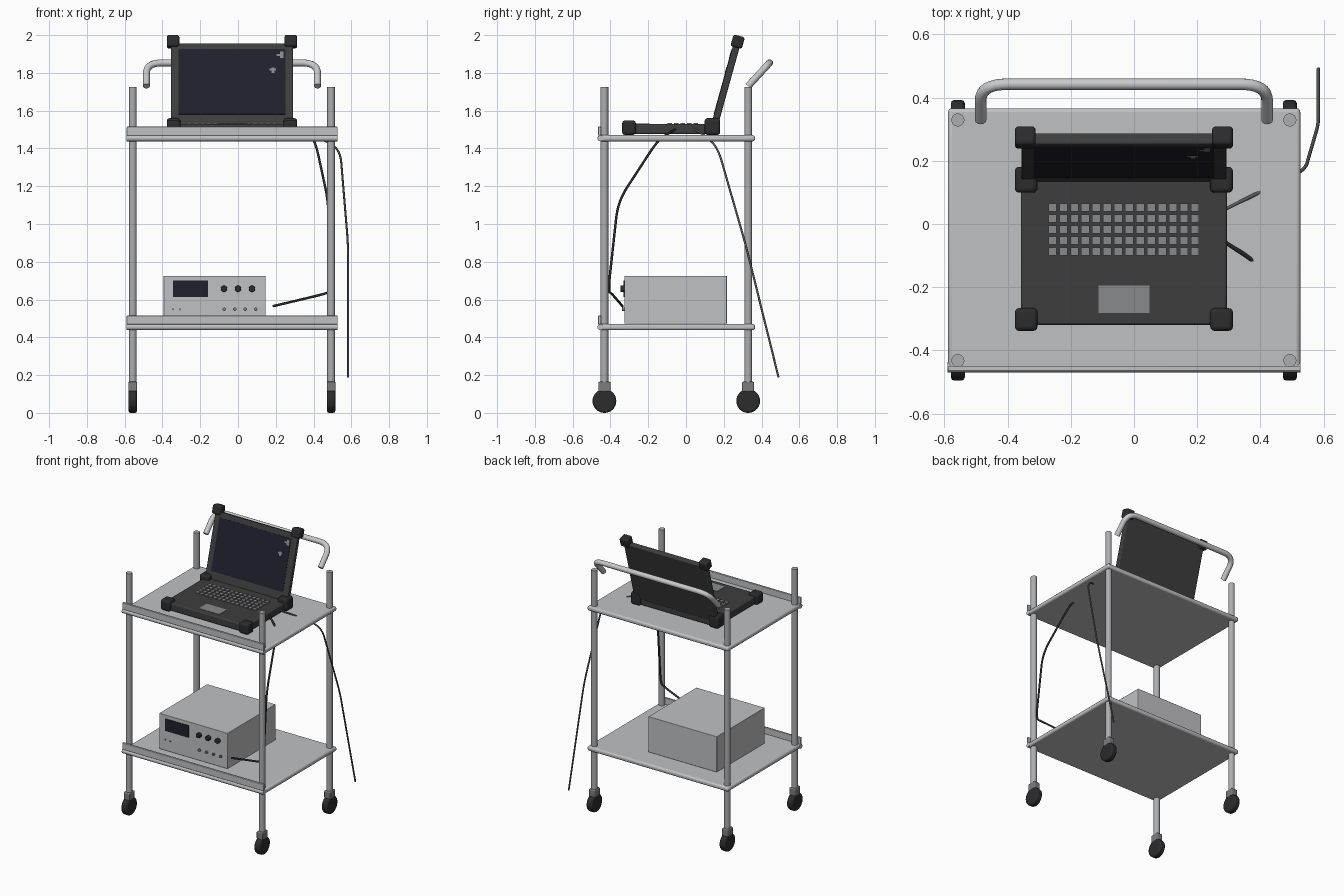
import bpy, bmesh, math
from mathutils import Matrix, Vector

if "Cube" in bpy.data.objects:
    bpy.data.objects.remove(bpy.data.objects["Cube"])


def material(name, r, g, b):
    m = bpy.data.materials.new(name)
    m.use_nodes = True
    m.diffuse_color = (r, g, b, 1)
    m.node_tree.nodes["Principled BSDF"].inputs["Base Color"].default_value = (r, g, b, 1)
    return m


STEEL = material("shelf steel", 0.53, 0.535, 0.55)
TUBE = material("tube steel", 0.42, 0.425, 0.435)
BRIGHT = material("polished steel", 0.58, 0.585, 0.6)
FORK = material("caster grey", 0.2, 0.2, 0.21)
RUBBER = material("black rubber", 0.025, 0.025, 0.027)
BODY = material("charcoal casing", 0.048, 0.048, 0.048)
GLASS = material("dark display", 0.014, 0.014, 0.026)
KEY = material("key grey", 0.25, 0.255, 0.265)
CABLE = material("grey cable", 0.11, 0.11, 0.115)
CX = -0.032  # centre line of the cart


def finish(name, bm, mat, bevel=0, segments=3, frame=None):
    """Turn a bmesh into a named, shaded object."""
    me = bpy.data.meshes.new(name)
    if frame:
        bm.transform(frame)
    bm.to_mesh(me)
    bm.free()
    me.materials.append(mat)
    ob = bpy.data.objects.new(name, me)
    bpy.context.collection.objects.link(ob)
    if bevel:
        mod = ob.modifiers.new("rounded edges", "BEVEL")
        mod.width, mod.segments = bevel, segments
    bpy.ops.object.select_all(action="DESELECT")
    ob.select_set(True)
    bpy.context.view_layer.objects.active = ob
    bpy.ops.object.shade_smooth_by_angle(angle=math.radians(35))
    return ob


def add_box(bm, lo, hi):
    lo, hi = Vector(lo), Vector(hi)
    size = Matrix.Diagonal((*(hi - lo), 1))
    bmesh.ops.create_cube(bm, size=1, matrix=Matrix.Translation((lo + hi) / 2) @ size)


def box(name, lo, hi, mat, bevel=0, frame=None):
    bm = bmesh.new()
    add_box(bm, lo, hi)
    return finish(name, bm, mat, bevel, frame=frame)


def cylinder(name, centre, radius, depth, axis, mat, bevel=0, sides=24):
    bm = bmesh.new()
    turn = Vector((0, 0, 1)).rotation_difference(Vector(axis)).to_matrix().to_4x4()
    bmesh.ops.create_cone(bm, cap_ends=True, segments=sides, radius1=radius, radius2=radius,
                          depth=depth, matrix=Matrix.Translation(centre) @ turn)
    return finish(name, bm, mat, bevel, 2)


def tube(name, points, radius, bend, mat):
    """Sweep a round tube along a path with rounded corners."""
    pts = [Vector(p) for p in points]
    path = [pts[0]]
    for a, b, c in zip(pts, pts[1:], pts[2:]):
        p = b + (a - b).normalized() * min(bend, (a - b).length * 0.45)
        q = b + (c - b).normalized() * min(bend, (c - b).length * 0.45)
        for i in range(9):
            t = i / 8
            path.append(p * (1 - t) ** 2 + b * 2 * t * (1 - t) + q * t * t)
    path.append(pts[-1])
    cu = bpy.data.curves.new(name, "CURVE")
    cu.dimensions = "3D"
    cu.bevel_depth, cu.bevel_resolution, cu.use_fill_caps = radius, 4, True
    sp = cu.splines.new("POLY")
    sp.points.add(len(path) - 1)
    for point, co in zip(sp.points, path):
        point.co = (*co, 1)
    cu.materials.append(mat)
    ob = bpy.data.objects.new(name, cu)
    bpy.context.collection.objects.link(ob)
    bpy.ops.object.select_all(action="DESELECT")
    ob.select_set(True)
    bpy.context.view_layer.objects.active = ob
    bpy.ops.object.convert(target="MESH")
    bpy.ops.object.shade_smooth_by_angle(angle=math.radians(50))


# Posts and casters
for side, x in (("right", CX - 0.525), ("left", CX + 0.525)):
    for end, y in (("front", -0.432), ("back", 0.329)):
        tag = f"{end}_{side}"
        cylinder(f"post_{tag}", (x, y, 0.94), 0.0205, 1.57, (0, 0, 1), TUBE)
        box(f"caster_fork_{tag}", (x - 0.023, y - 0.032, 0.112),
            (x + 0.023, y + 0.032, 0.165), FORK, 0.006)
        cylinder(f"caster_wheel_{tag}", (x, y, 0.063), 0.063, 0.044, (1, 0, 0), RUBBER, 0.01, 32)

# Shelves with a raised front lip and rail
for name, z in (("lower", 0.438), ("upper", 1.438)):
    box(f"{name}_shelf", (CX - 0.556, -0.462, z), (CX + 0.558, 0.366, z + 0.032), STEEL, 0.012)
    box(f"{name}_shelf_lip", (CX - 0.557, -0.465, z + 0.03),
        (CX + 0.559, -0.45, z + 0.077), STEEL, 0.003)
    cylinder(f"{name}_shelf_rail", (CX, -0.453, z + 0.016), 0.016, 1.116, (1, 0, 0), STEEL)

# Push handle
tube("push_handle", [(CX - 0.453, 0.329, 1.73), (CX - 0.453, 0.442, 1.853),
                     (CX + 0.453, 0.442, 1.853), (CX + 0.453, 0.329, 1.73)], 0.0185, 0.085, BRIGHT)

# Instrument box on the lower shelf
FRONT = -0.326
box("instrument_case", (-0.394, FRONT, 0.472), (0.146, 0.216, 0.726), STEEL, 0.003)
box("instrument_display", (-0.344, FRONT - 0.004, 0.614), (-0.159, FRONT + 0.002, 0.7), GLASS)
for i in range(3):
    cylinder(f"instrument_knob_{i}", (-0.074 + i * 0.074, FRONT - 0.01, 0.657),
             0.017, 0.024, (0, 1, 0), RUBBER, 0.003)
for i in range(4):
    cylinder(f"instrument_socket_{i}", (-0.073 + i * 0.0555, FRONT - 0.005, 0.549),
             0.009, 0.014, (0, 1, 0), FORK, 0, 16)
for i in range(2):
    cylinder(f"indicator_{i}", (-0.344 + i * 0.037, FRONT - 0.002, 0.549),
             0.006, 0.006, (0, 1, 0), FORK, 0, 12)

# Rugged laptop base
DECK = 1.53
box("laptop_base", (CX - 0.326, -0.319, 1.476), (CX + 0.326, 0.165, DECK), BODY, 0.008)
for side, s in (("right", -1), ("left", 1)):
    x = CX + s * 0.309
    box(f"base_bumper_front_{side}", (x - 0.036, -0.338, 1.472), (x + 0.036, -0.266, 1.548),
        RUBBER, 0.014)
    box(f"base_bumper_back_{side}", (x - 0.036, 0.099, 1.472), (x + 0.036, 0.181, 1.56),
        RUBBER, 0.014)
bm = bmesh.new()
PITCH = 0.0347
for col in range(14):
    for row in range(5):
        x, y = -0.271 + col * PITCH, -0.099 + row * PITCH
        add_box(bm, (x, y, DECK - 0.003), (x + 0.026, y + 0.025, DECK + 0.006))
finish("keyboard_keys", bm, KEY)
box("touchpad", (-0.112, -0.281, DECK - 0.003), (0.049, -0.194, DECK + 0.002), KEY)

# Tilted laptop lid
TILT = Matrix.Translation((0, 0.15, 1.52)) @ Matrix.Rotation(math.radians(-15.5), 4, "X")
box("laptop_lid", (CX - 0.324, -0.018, 0), (CX + 0.324, 0.018, 0.45), BODY, 0.006, TILT)
box("laptop_screen", (CX - 0.283, -0.02, 0.058), (CX + 0.283, -0.015, 0.416), GLASS, 0, TILT)
for side, s in (("right", -1), ("left", 1)):
    x = CX + s * 0.312
    box(f"lid_bumper_{side}", (x - 0.033, -0.031, 0.43), (x + 0.033, 0.031, 0.494),
        RUBBER, 0.012, TILT)

# Pale marks near the top of the screen
bm = bmesh.new()
for x, z, w, h in ((0.205, 0.377, 0.036, 0.012), (0.222, 0.366, 0.02, 0.036),
                   (0.168, 0.297, 0.034, 0.012), (0.178, 0.285, 0.016, 0.03)):
    add_box(bm, (x, -0.0215, z), (x + w, -0.019, z + h))
finish("screen_marks", bm, KEY, 0, frame=TILT)

# Cables running from the laptop down through the upper shelf
tube("black_cable", [(0.285, -0.056, 1.502), (0.374, -0.112, 1.468), (0.41, -0.155, 1.435),
                     (0.478, -0.36, 1.12), (0.49, -0.412, 0.645), (0.46, -0.392, 0.63),
                     (0.185, -0.336, 0.565)], 0.0065, 0.09, RUBBER)
tube("grey_cable", [(0.285, 0.045, 1.502), (0.396, 0.1, 1.468), (0.54, 0.168, 1.405),
                    (0.583, 0.316, 0.89), (0.583, 0.49, 0.188)], 0.0055, 0.08, CABLE)
